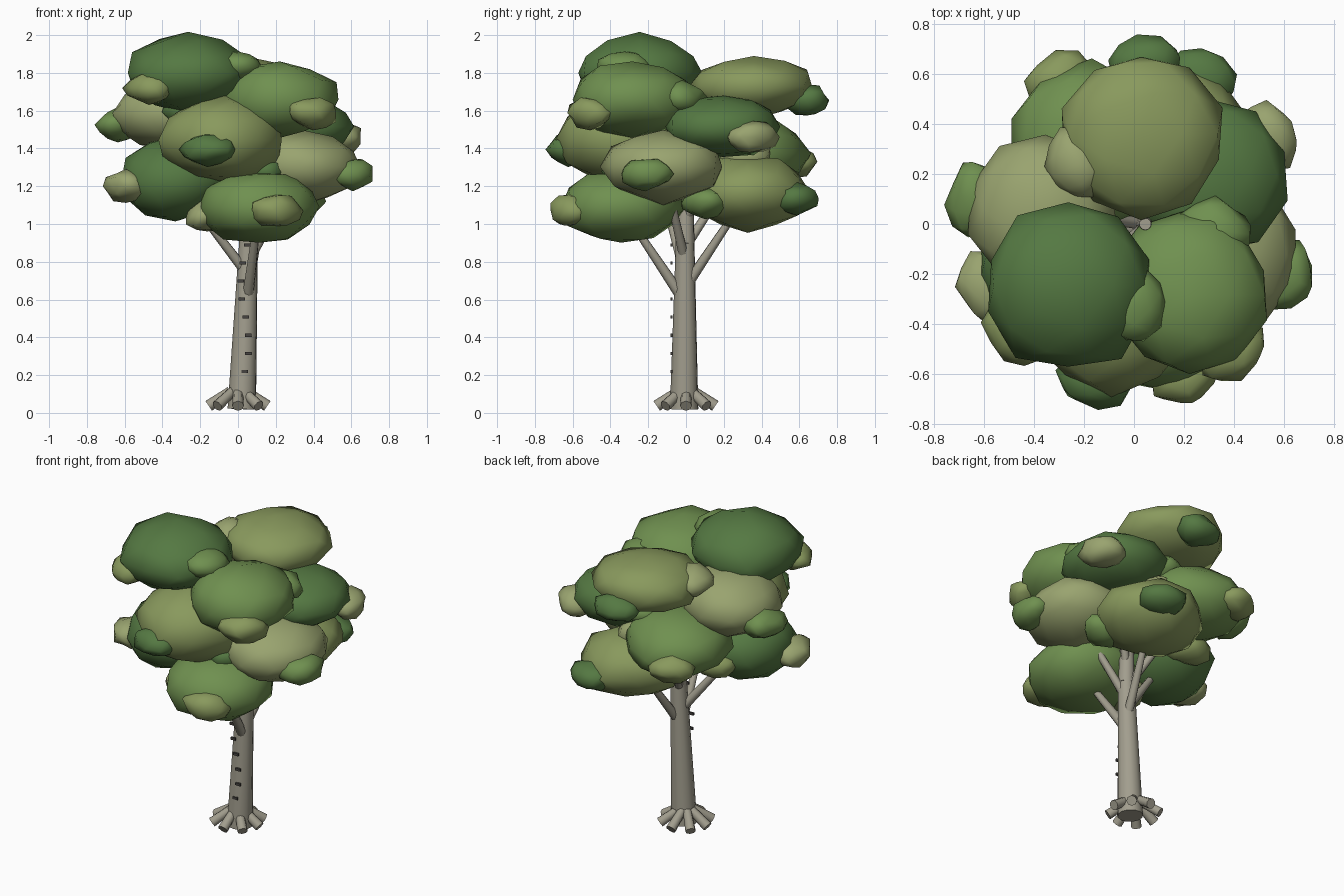
import bpy, math, random
from mathutils import Vector

if "Cube" in bpy.data.objects:
    bpy.data.objects.remove(bpy.data.objects["Cube"])

random.seed(11)


def material(name, rgb):
    m = bpy.data.materials.new(name)
    m.diffuse_color = (*rgb, 1)
    m.use_nodes = True
    m.node_tree.nodes["Principled BSDF"].inputs["Base Color"].default_value = m.diffuse_color
    return m


BARK = material("bark", (0.36, 0.34, 0.27))
MARK = material("bark_mark", (0.06, 0.055, 0.05))
MID = material("leaf_mid", (0.16, 0.28, 0.08))
DARK = material("leaf_dark", (0.09, 0.19, 0.055))
OLIVE = material("leaf_olive", (0.25, 0.32, 0.11))
PALE = material("leaf_pale", (0.32, 0.37, 0.16))


def finish(name, mat):
    ob = bpy.context.object
    ob.name = name
    ob.data.materials.append(mat)
    return ob


def limb(name, a, b, r1, r2, sides=8):
    a, b = Vector(a), Vector(b)
    d = b - a
    bpy.ops.mesh.primitive_cone_add(
        vertices=sides, radius1=r1, radius2=r2, depth=d.length, location=(a + b) / 2,
        rotation=d.to_track_quat('Z', 'Y').to_euler())
    finish(name, BARK)
    bpy.ops.object.shade_smooth_by_angle(angle=math.radians(50))


def blob(name, center, radii, mat, jitter, turn=0):
    # Lumpy low-poly ellipsoid
    bpy.ops.mesh.primitive_ico_sphere_add(subdivisions=2, radius=1, location=center,
                                          rotation=(0, 0, turn))
    ob = finish(name, mat)
    for v in ob.data.vertices:
        k = 1 + random.uniform(-jitter, jitter)
        v.co = Vector([c * r * k for c, r in zip(v.co, radii)])
    bpy.ops.object.shade_smooth()


def polar(angle, r, z=0.0):
    return Vector((r * math.cos(angle), r * math.sin(angle), z))


# Leaning, tapered trunk
BASE, TOP = Vector((0.02, -0.01, 0.02)), Vector((0.045, 0.0, 1.72))


def trunk_point(z):
    t = (z - BASE.z) / (TOP.z - BASE.z)
    return BASE.lerp(TOP, t) + Vector((0.09 * t * (1 - t), 0, 0))


MIDDLE = trunk_point(0.9)
limb("trunk_lower", BASE, MIDDLE, 0.076, 0.05, 12)
limb("trunk_upper", MIDDLE, TOP, 0.05, 0.024, 12)

# Stubby roots fanning out
for i in range(8):
    a = math.radians(i * 45)
    limb(f"root_{i}", polar(a, 0.04, 0.115), polar(a, 0.155, 0.037), 0.026, 0.031)

# Dark bark marks up the front
for i, x in enumerate((0.035, 0.055, 0.055, 0.04, 0.02, 0.015, 0.025, 0.05)):
    bpy.ops.mesh.primitive_cube_add(size=1, location=(x, -0.077, 0.22 + i * 0.0955))
    bpy.context.object.scale = (0.034, 0.012, 0.016)
    finish(f"bark_mark_{i}", MARK)

# Leaf clumps climb a golden-angle spiral: width, height, colour, tuft colours
CLUMPS = [
    (0.335, 0.190, MID, OLIVE, PALE),
    (0.315, 0.205, OLIVE, DARK, MID),
    (0.305, 0.220, DARK, PALE, OLIVE),
    (0.320, 0.195, PALE, MID, DARK),
    (0.325, 0.200, MID, OLIVE, PALE),
    (0.335, 0.230, OLIVE, DARK, MID),
    (0.315, 0.170, DARK, PALE, MID),
    (0.305, 0.195, PALE, MID, DARK),
    (0.325, 0.200, MID, OLIVE, MID),
    (0.330, 0.160, OLIVE, DARK, PALE),
    (0.345, 0.205, DARK, OLIVE, MID),
]
for i, (w, h, color, outer, side) in enumerate(CLUMPS):
    a = math.radians(288 + 137.5 * i)
    c = polar(a, 0.36, 1.09 + 0.071 * i)
    blob(f"leaf_clump_{i}", c, (w, w, h), color, 0.07)
    # One tuft on the outside, one round the side
    blob(f"outer_tuft_{i}", c + polar(a, 0.285, -0.02 - 0.006 * i),
         (0.11, 0.145, 0.085), outer, 0.12, a)
    b = a + math.radians(-120 if i < 6 else 120)
    blob(f"side_tuft_{i}", c + polar(b, 0.28, -0.05 + 0.008 * i),
         (0.12, 0.15, 0.085), side, 0.12, b)
    # Branch from the trunk into this clump
    start = trunk_point(c.z - 0.5)
    limb(f"branch_{i}", start, start.lerp(c, 0.9), 0.031 - 0.001 * i, 0.018)
